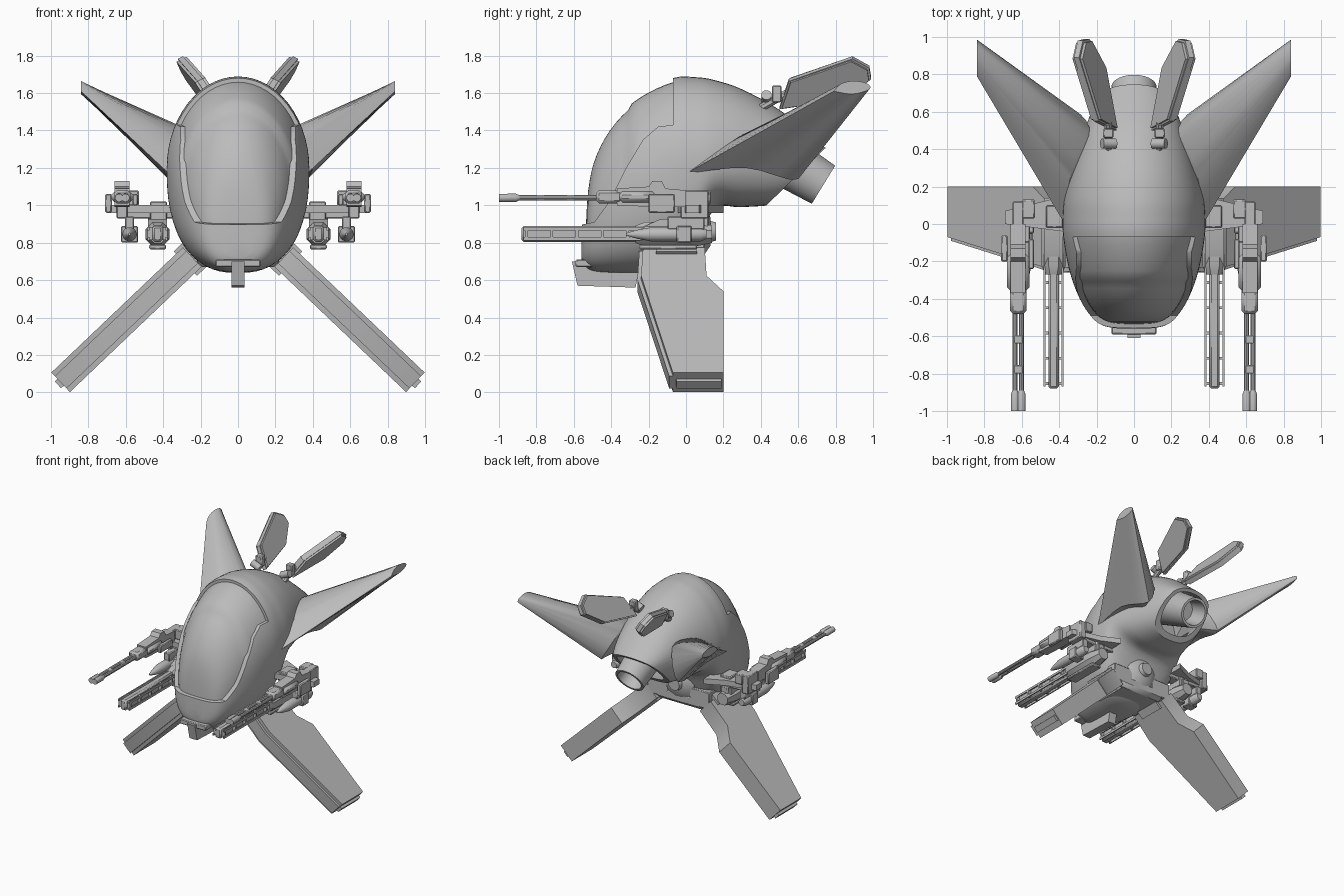
import bpy, bmesh, math
from mathutils import Vector

old = bpy.data.objects.get("Cube")
if old:
    bpy.data.objects.remove(old)

grey = bpy.data.materials.new("hull_grey")
grey.use_nodes = True
grey.diffuse_color = (0.5, 0.5, 0.5, 1)
grey.node_tree.nodes["Principled BSDF"].inputs["Base Color"].default_value = (0.5, 0.5, 0.5, 1)


def activate(ob):
    bpy.ops.object.select_all(action='DESELECT')
    ob.select_set(True)
    bpy.context.view_layer.objects.active = ob


def finish(name, bm, mirror=False, bevel=0):
    """Turn a bmesh into a shaded object, optionally bevelled and mirrored."""
    bmesh.ops.recalc_face_normals(bm, faces=bm.faces)
    me = bpy.data.meshes.new(name)
    bm.to_mesh(me)
    bm.free()
    me.materials.append(grey)
    ob = bpy.data.objects.new(name, me)
    bpy.context.collection.objects.link(ob)
    activate(ob)
    bpy.ops.object.shade_smooth_by_angle(angle=math.radians(35))
    if bevel:
        m = ob.modifiers.new("bevel", 'BEVEL')
        m.width, m.segments = bevel, 1
    if mirror:
        ob.modifiers.new("mirror", 'MIRROR')
    return ob


def loft(name, rings, mirror=False, caps=True):
    bm = bmesh.new()
    vs = [[bm.verts.new(p) for p in r] for r in rings]
    n = len(rings[0])
    for a, b in zip(vs, vs[1:]):
        for i in range(n):
            bm.faces.new((a[i], a[(i + 1) % n], b[(i + 1) % n], b[i]))
    if caps:
        bm.faces.new(vs[0])
        bm.faces.new(vs[-1])
    return finish(name, bm, mirror)


def plate(name, pts, place, half, mirror=True):
    """Extrude an outline; place maps (u, v, w) to space."""
    return loft(name, [[place(u, v, w) for u, v in pts] for w in (-half, half)], mirror)


def box(name, lo, hi, mirror=True, bevel=0.006):
    bm = bmesh.new()
    bmesh.ops.create_cube(bm, size=1)
    lo, hi = Vector(lo), Vector(hi)
    for v in bm.verts:
        v.co = (lo + hi) / 2 + v.co * (hi - lo)
    return finish(name, bm, mirror, bevel)


def tube(name, path, sides=16, mirror=True, caps=True):
    """Straight turned part: path holds (point, radius) along one axis."""
    axis = Vector(path[-1][0]) - Vector(path[0][0])
    q = axis.to_track_quat('Z', 'Y')
    turn = [math.tau * (i + 0.5) / sides for i in range(sides)]
    return loft(name, [[Vector(p) + q @ Vector((r * math.cos(a), r * math.sin(a), 0))
                        for a in turn] for p, r in path], mirror, caps)


# Body stations: y, top, bottom, half width, height of widest line
STATIONS = [Vector(s) for s in (
    (-.56, .82, .72, .07, .77), (-.545, 1.1, .68, .16, .86), (-.5, 1.29, .65, .225, .93),
    (-.4, 1.46, .64, .29, 1.02), (-.25, 1.595, .64, .345, 1.1), (-.07, 1.68, .66, .378, 1.18),
    (.05, 1.685, .76, .38, 1.2), (.15, 1.67, .98, .37, 1.22), (.3, 1.62, .99, .33, 1.25),
    (.5, 1.51, 1.01, .265, 1.26), (.66, 1.38, 1.09, .2, 1.25), (.8, 1.26, 1.18, .1, 1.22))]


def smooth_rows(rows, steps=4):
    out = []
    for i in range(len(rows) - 1):
        a, b = rows[max(i - 1, 0)], rows[i]
        c, d = rows[i + 1], rows[min(i + 2, len(rows) - 1)]
        for k in range(steps):
            t = k / steps
            out.append(b + (c - a) * (t / 2) + (a * 2 - b * 5 + c * 4 - d) * (t * t / 2)
                       + (b * 3 - a - c * 3 + d) * (t ** 3 / 2))
    return out + [rows[-1]]


def body_rings(inset, sides=56):
    rings = []
    for y, top, low, w, mid in smooth_rows(STATIONS):
        ring = []
        for i in range(sides):
            c, s = math.cos(math.tau * i / sides), math.sin(math.tau * i / sides)
            e = 1 if s > 0 else 0.8
            rise = (top - inset - mid) if s > 0 else (mid - low - inset)
            ring.append((math.copysign(abs(c) ** e, c) * (w - inset), y + inset * (y < -.3),
                         mid + rise * math.copysign(abs(s) ** e, s)))
        rings.append(ring)
    return rings


def side(u, v, w):
    return (w, u, v)


# Hull shell with the cockpit opening and the oblique tail opening cut out
hull = loft("hull", body_rings(0))
shell = hull.modifiers.new("shell", 'SOLIDIFY')
shell.thickness, shell.offset = 0.03, -1
cuts = [plate("cockpit_cutter", [(-.07, 2), (-.07, 1.43), (-.15, 1.42), (-.23, 1.35), (-.32, 1.2),
                                 (-.41, 1.02), (-.49, .91), (-.8, .85), (-.8, 2)], side, 1, False),
        plate("tail_cutter", [(.36, .9), (.43, 1.0), (.76, 1.32), (1, 1.5), (1, .9)], side, 1, False)]
for cut in cuts:
    m = hull.modifiers.new("cut", 'BOOLEAN')
    m.operation, m.object, m.solver = 'DIFFERENCE', cut, 'EXACT'
activate(hull)
for m in list(hull.modifiers):
    if m.type in {'SOLIDIFY', 'BOOLEAN'}:
        bpy.ops.object.modifier_apply(modifier=m.name)
for cut in cuts:
    bpy.data.objects.remove(cut)
bpy.ops.object.shade_smooth_by_angle(angle=math.radians(35))

# Canopy sits just inside the shell
loft("canopy", body_rings(.022)[:27])

# Tail engine nozzle, hollow at the end
tube("nozzle", [((0, .36, 1.34), .15), ((0, .735, 1.11), .12), ((0, .735, 1.11), .1),
                ((0, .6, 1.193), .085)], 32, False)

# Swept upper wings with a thick root and a steep outer face
root = [(.37, 0, 1.17), (.35, .2, 1.31), (.31, .36, 1.4), (.24, .52, 1.37),
        (.35, .6, 1.14), (.4, .32, 1.2)]
tip = [(.84, .79, 1.61), (.84, .83, 1.65), (.84, .9, 1.665), (.84, .97, 1.65),
       (.84, .98, 1.62), (.84, .89, 1.595)]
outer, tips = [smooth_rows([Vector(p) for p in pts + pts[:1]])[:-1] for pts in (root, tip)]
inner = [p.lerp(Vector((.18, .3, 1.25)), .5) for p in outer]
loft("upper_wing", [inner, outer, tips], True)


# Tail fins leaning outward
def fin_place(u, v, w):
    return (.095 + .1 * (u - .5) + .6 * (v - 1.5) + w, u, v - .5 * w)


fin = [(.5, 1.52), (.55, 1.67), (.89, 1.79), (.98, 1.74), (.99, 1.68), (.84, 1.57)]
plate("tail_fin", fin, fin_place, .014)
plate("tail_fin_core", [(.75 + (u - .75) * .95, 1.66 + (v - 1.66) * .93) for u, v in fin],
      fin_place, .027)
tube("fin_joint", [((.1, .43, 1.56), .028), ((.17, .43, 1.59), .028)], 12)
tube("fin_arm", [((.13, .4, 1.52), .022), ((.14, .54, 1.6), .022)], 8)
box("fin_clamp", (.11, .46, 1.55), (.165, .51, 1.64))


# Lower legs: thick angled blades
def leg_place(u, v, w):
    return (.245 + v * .725 + w * .69, u, .723 - v * .69 + w * .725)


leg = [(-.25, .0), (-.26, .22), (-.09, .97), (.2, .97), (.2, .34), (.11, .22), (.1, 0)]
plate("leg", leg, leg_place, .045)
plate("leg_skin", [(u + (.02 if u < 0 else 0), v) for u, v in leg], leg_place, .072)
plate("leg_foot", [(-.06, .9), (-.05, .99), (.19, .99), (.19, .9)], leg_place, .025)
plate("leg_socket", [(-.2, -.08), (-.2, .03), (.08, .03), (.08, -.08)], leg_place, .05)
plate("leg_collar", [(-.16, -.05), (-.16, .05), (.06, .05), (.06, -.05)], leg_place, .09)

# Chin skid
plate("chin_skid", [(-.61, .7), (-.58, .57), (-.27, .56), (-.25, .66), (-.4, .66), (-.5, .7)],
      side, .035, False)
box("chin_bar", (-.12, -.59, .67), (.12, -.5, .71), False)

# Hub and arms carrying the weapons
tube("hub", [((0, -.05, .86), .18), ((0, .09, .86), .14), ((0, .13, .86), .08)], 12, False)
tube("hub_cap", [((0, .12, .86), .06), ((0, .16, .86), .05)], 16, False)
box("belly_plate", (-.22, -.25, .67), (.22, .1, .78), False, .03)
box("hub_strut", (.1, -.02, .7), (.28, .1, .84))
box("weapon_arm", (.15, .0, .93), (.64, .09, 1))
plate("arm_fairing", [(.3, .2), (.45, .13), (.69, .07), (.69, .0), (.3, -.05)],
      lambda u, v, w: (u, v, .98 + w), .022)
box("arm_block", (.38, -.02, .9), (.47, .1, 1.02))
box("arm_end", (.59, -.03, .93), (.65, .12, 1.08))
box("arm_drop", (.4, -.02, .86), (.46, .12, .94))

# Outer twin cannons
for tag, x in (("inner", .602), ("outer", .636)):
    tube("cannon_barrel_" + tag, [((x, -.95, 1.04), .014), ((x, -.4, 1.04), .014)], 10)
    tube("cannon_muzzle_" + tag, [((x, -1, 1.04), .022), ((x, -.91, 1.04), .023),
                                  ((x, -.89, 1.04), .014)], 12)
for i, y in enumerate((-.8, -.64)):
    box(f"barrel_clamp_{i}", (.595, y, 1.025), (.643, y + .045, 1.055), bevel=.004)
box("cannon_shroud", (.575, -.48, 1.01), (.663, -.34, 1.08), bevel=.015)
plate("cannon_body", [(-.37, 1.0), (-.37, 1.09), (-.2, 1.1), (-.18, 1.13), (-.13, 1.13), (-.11, 1.09),
                      (.0, 1.08), (.0, .99), (-.15, .99)],
      lambda u, v, w: (.619 + w, u, v), .04)
box("cannon_receiver", (.56, -.36, 1.015), (.678, -.16, 1.075), bevel=.02)
box("cannon_side_box", (.675, -.2, .96), (.71, -.06, 1.06))
box("cannon_inner_box", (.535, -.24, 1), (.565, -.08, 1.06))
box("rear_bracket", (.53, .03, 1), (.6, .13, 1.08))

# Missiles slung below the cannons
tube("missile", [((.58, -.32, .845), .006), ((.58, -.27, .845), .022), ((.58, -.19, .845), .038),
                 ((.58, .08, .845), .038), ((.58, .11, .845), .025)], 16)
box("missile_pylon", (.555, -.1, .87), (.605, .1, .94))
box("missile_clamp", (.535, -.05, .8), (.625, .03, .89))

# Inner railed guns
box("rail_gun", (.402, -.88, .805), (.458, -.2, .89), bevel=.012)
tube("rail_gun_housing", [((.43, -.27, .845), .05), ((.43, -.22, .845), .07),
                          ((.43, .05, .845), .07), ((.43, .14, .845), .05)], 8)
for tag, x in (("inner", .378), ("outer", .474)):
    for level, z in (("low", .812), ("high", .865)):
        box(f"gun_rail_{tag}_{level}", (x, -.87, z), (x + .009, -.2, z + .018), bevel=0)
for i in range(5):
    y = -.86 + i * .135
    box(f"rail_rung_{i}", (.378, y, .815), (.483, y + .014, .88), bevel=0)
plate("gun_feed", [(-.24, .88), (-.14, .925), (.1, .93), (.1, .88)],
      lambda u, v, w: (.43 + w, u, v), .05)
box("gun_underplate", (.385, -.25, .765), (.475, .06, .79))
